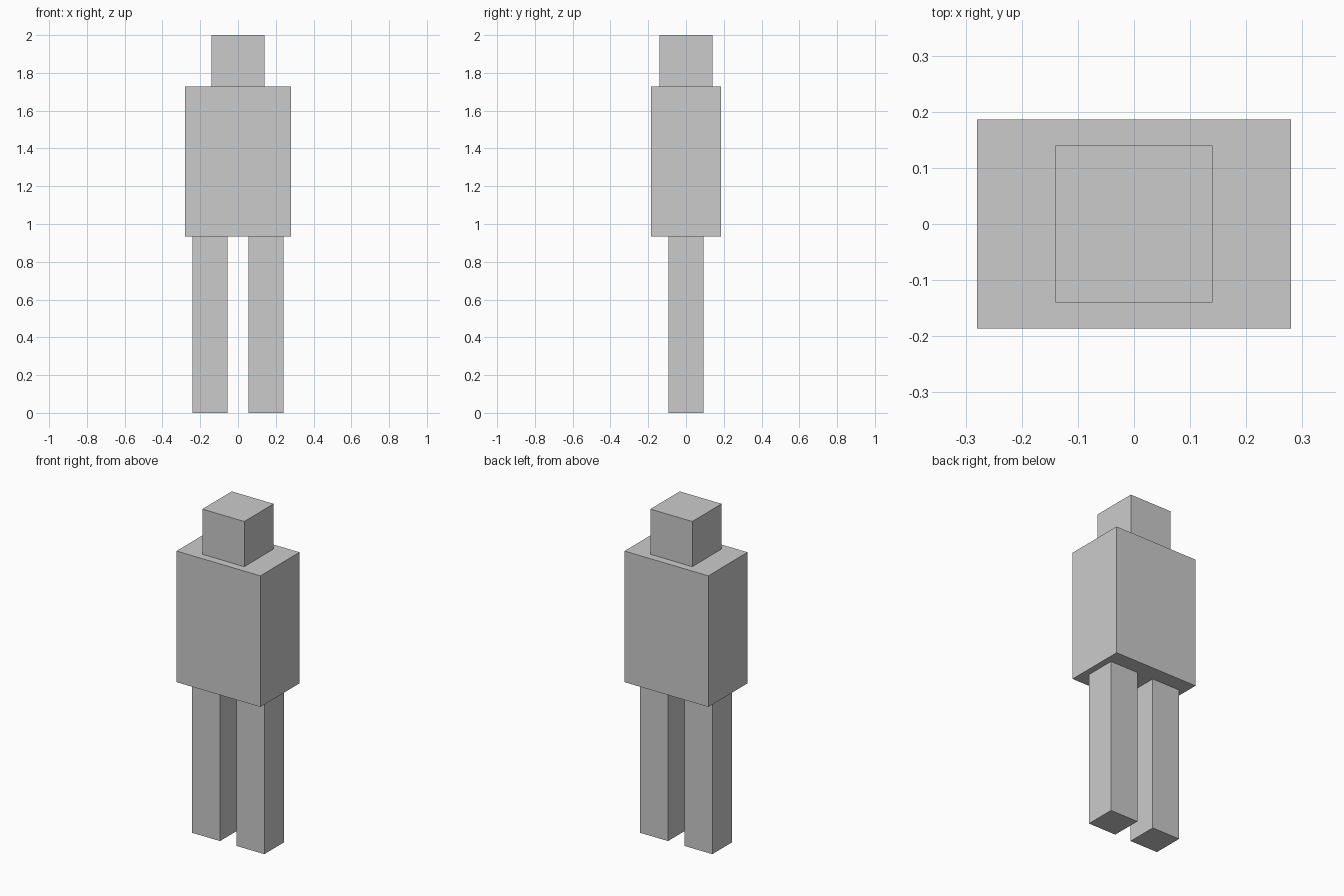
import bpy

default_cube = bpy.data.objects.get("Cube")
if default_cube:
    bpy.data.objects.remove(default_cube, do_unlink=True)

# One plain grey for the whole figure
grey = bpy.data.materials.new("light_grey")
grey.use_nodes = True
colour = (0.6, 0.6, 0.6, 1.0)
grey.diffuse_color = colour
grey.node_tree.nodes["Principled BSDF"].inputs["Base Color"].default_value = colour


def block(name, x, width, depth, bottom, top):
    """Add a box centred on y = 0, spanning bottom to top."""
    bpy.ops.mesh.primitive_cube_add(size=1, location=(x, 0, (bottom + top) / 2))
    obj = bpy.context.object
    obj.name = name
    obj.scale = (width, depth, top - bottom)
    bpy.ops.object.transform_apply(location=False, rotation=False, scale=True)
    obj.data.materials.append(grey)
    return obj


HIP, SHOULDER = 0.935, 1.727

# Legs
for side, sign in (("left", 1), ("right", -1)):
    block(side + "_leg", sign * 0.148, 0.187, 0.187, 0, HIP)

# Torso and head
block("torso", 0, 0.56, 0.373, HIP, SHOULDER)
block("head", 0, 0.28, 0.28, SHOULDER, 2.0)
